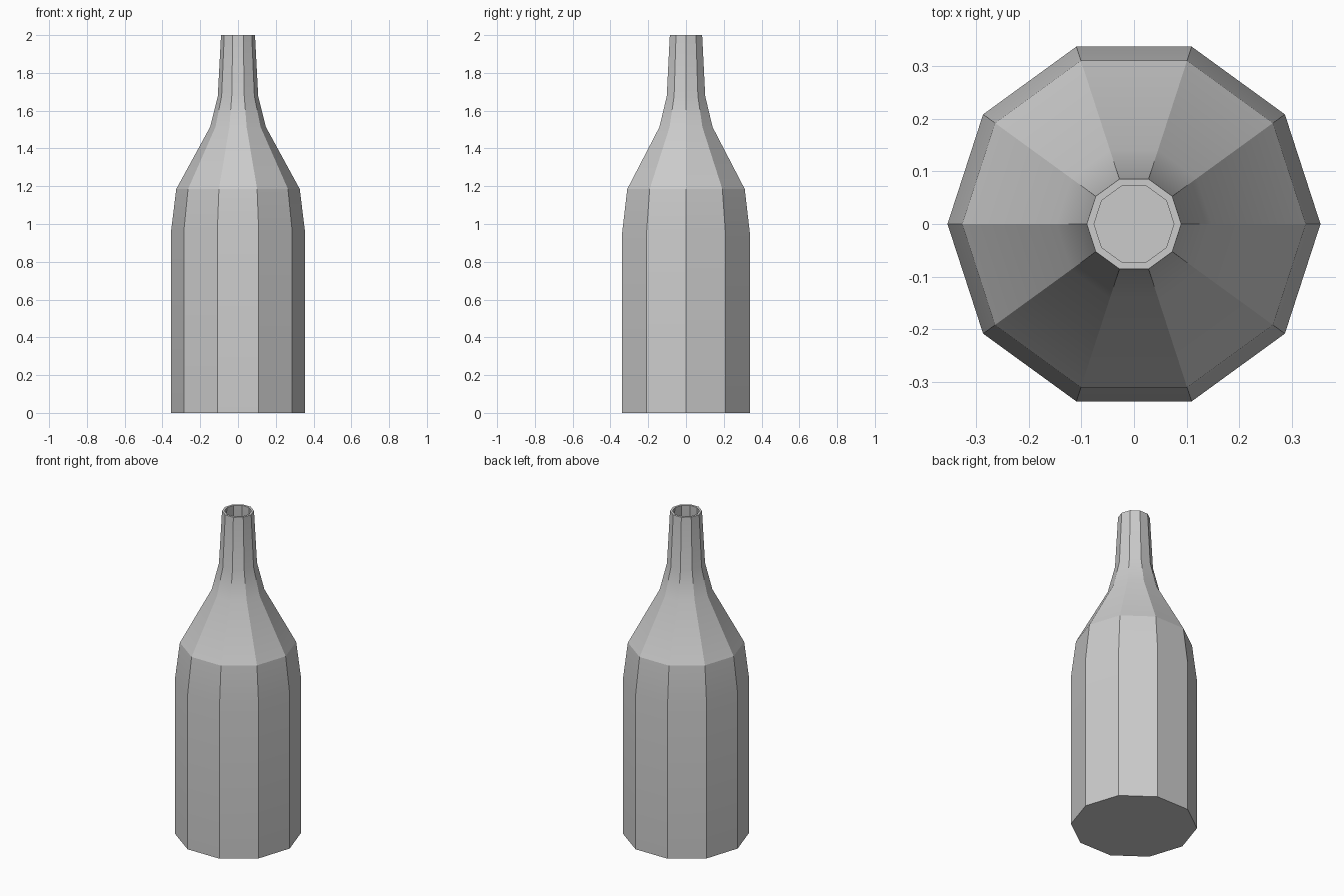
import bpy, bmesh
from math import cos, sin, tau, radians

if "Cube" in bpy.data.objects:
    bpy.data.objects.remove(bpy.data.objects["Cube"])

SIDES = 10
WALL = 0.014

# Outer profile (radius, height), then the same profile offset inwards
outer = [(0.355, 0.0), (0.355, 0.957), (0.327, 1.185),
         (0.148, 1.513), (0.107, 1.677), (0.09, 2.0)]
inner = [(r - WALL, max(z, WALL)) for r, z in reversed(outer)]

bm = bmesh.new()


def ring(r, z):
    return [bm.verts.new((r * cos(tau * i / SIDES), r * sin(tau * i / SIDES), z))
            for i in range(SIDES)]


# Walls, rim and hollow inside as one continuous skin
rings = [ring(r, z) for r, z in outer + inner]
for a, b in zip(rings, rings[1:]):
    for i in range(SIDES):
        j = (i + 1) % SIDES
        bm.faces.new((a[i], a[j], b[j], b[i]))

# Underside and inner floor
bm.faces.new(rings[0][::-1])
bm.faces.new(rings[-1])
bmesh.ops.recalc_face_normals(bm, faces=bm.faces)

mesh = bpy.data.meshes.new("bottle")
bm.to_mesh(mesh)
bm.free()
bottle = bpy.data.objects.new("bottle", mesh)
bpy.context.collection.objects.link(bottle)

# Crisp facets, soft blend along the neck
bpy.context.view_layer.objects.active = bottle
bottle.select_set(True)
bpy.ops.object.shade_smooth_by_angle(angle=radians(20))
